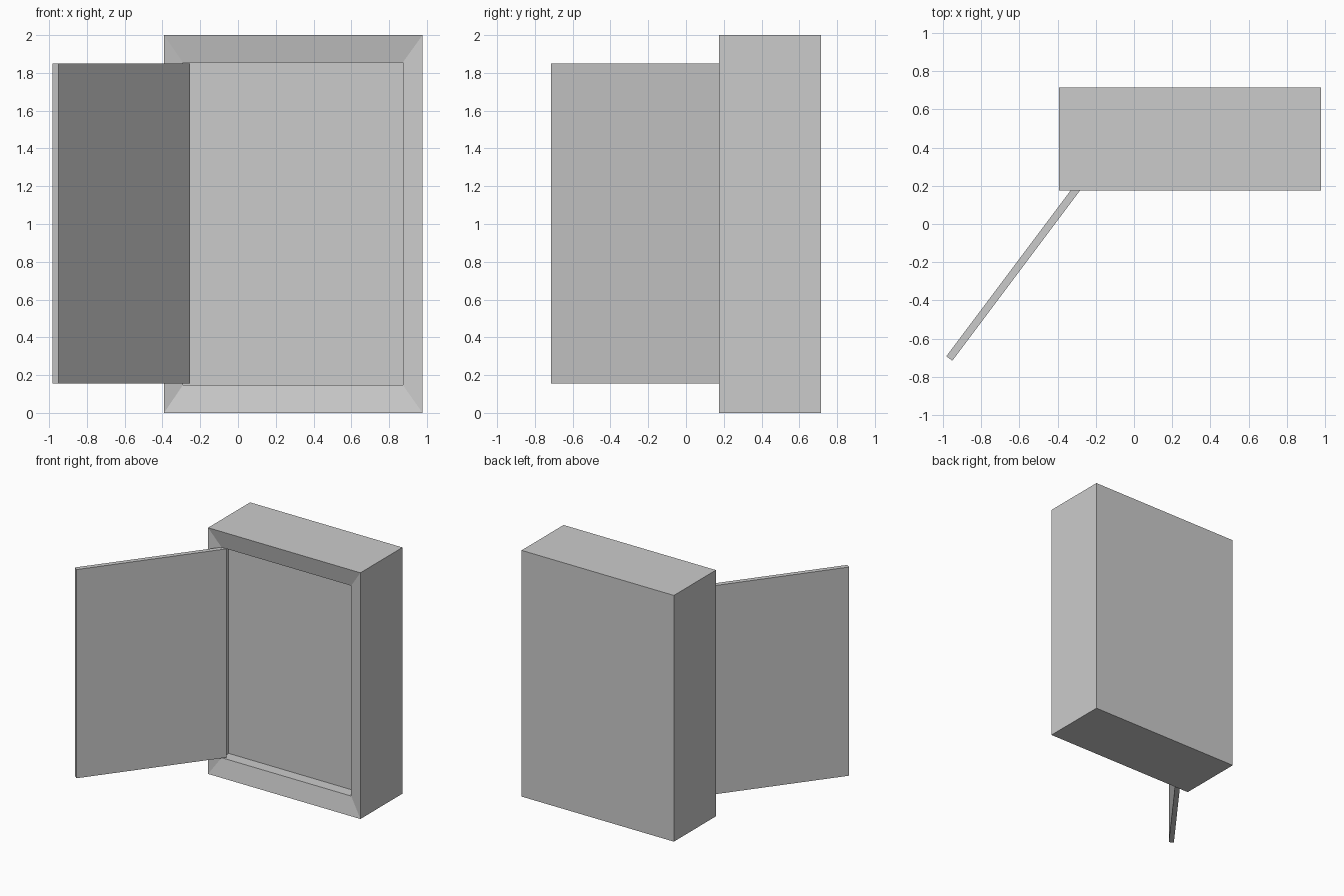
import bpy, bmesh
from math import atan2
from mathutils import Matrix

if "Cube" in bpy.data.objects:
    bpy.data.objects.remove(bpy.data.objects["Cube"])


def finish(name, bm):
    bmesh.ops.recalc_face_normals(bm, faces=bm.faces)
    mesh = bpy.data.meshes.new(name)
    bm.to_mesh(mesh)
    bm.free()
    obj = bpy.data.objects.new(name, mesh)
    bpy.context.collection.objects.link(obj)
    return obj


def stacked_rectangles(name, rings):
    """Bridge rectangles (x0, x1, z0, z1, y) in order and cap both ends."""
    bm = bmesh.new()
    loops = [[bm.verts.new((x, y, z)) for x, z in
              ((x0, z0), (x1, z0), (x1, z1), (x0, z1))]
             for x0, x1, z0, z1, y in rings]
    for a, b in zip(loops, loops[1:]):
        for i in range(4):
            j = (i + 1) % 4
            bm.faces.new((a[i], a[j], b[j], b[i]))
    bm.faces.new(loops[0])
    bm.faces.new(loops[-1])
    return finish(name, bm)


# Cabinet: outer box, inward-sloping front frame, shallow recess
outer = (-0.392, 0.977, 0.0, 2.0)
opening = (-0.292, 0.873, 0.147, 1.856)
front, back = 0.176, 0.715
stacked_rectangles("cabinet_body", [
    outer + (back,),
    outer + (front,),
    opening + (front + 0.03,),
    opening + (front + 0.122,),
])

# Open door: slab whose local origin is its inner hinge corner
width, thick, z0, z1 = 1.16, 0.039, 0.156, 1.851
bm = bmesh.new()
bmesh.ops.create_cube(bm, size=1)
bmesh.ops.scale(bm, vec=(width, thick, z1 - z0), verts=bm.verts)
bmesh.ops.translate(bm, vec=(-width / 2, thick / 2, (z0 + z1) / 2), verts=bm.verts)
door = finish("door", bm)
door.matrix_world = (Matrix.Translation((-0.254, 0.213, 0))
                     @ Matrix.Rotation(atan2(0.8, 0.6), 4, 'Z'))
